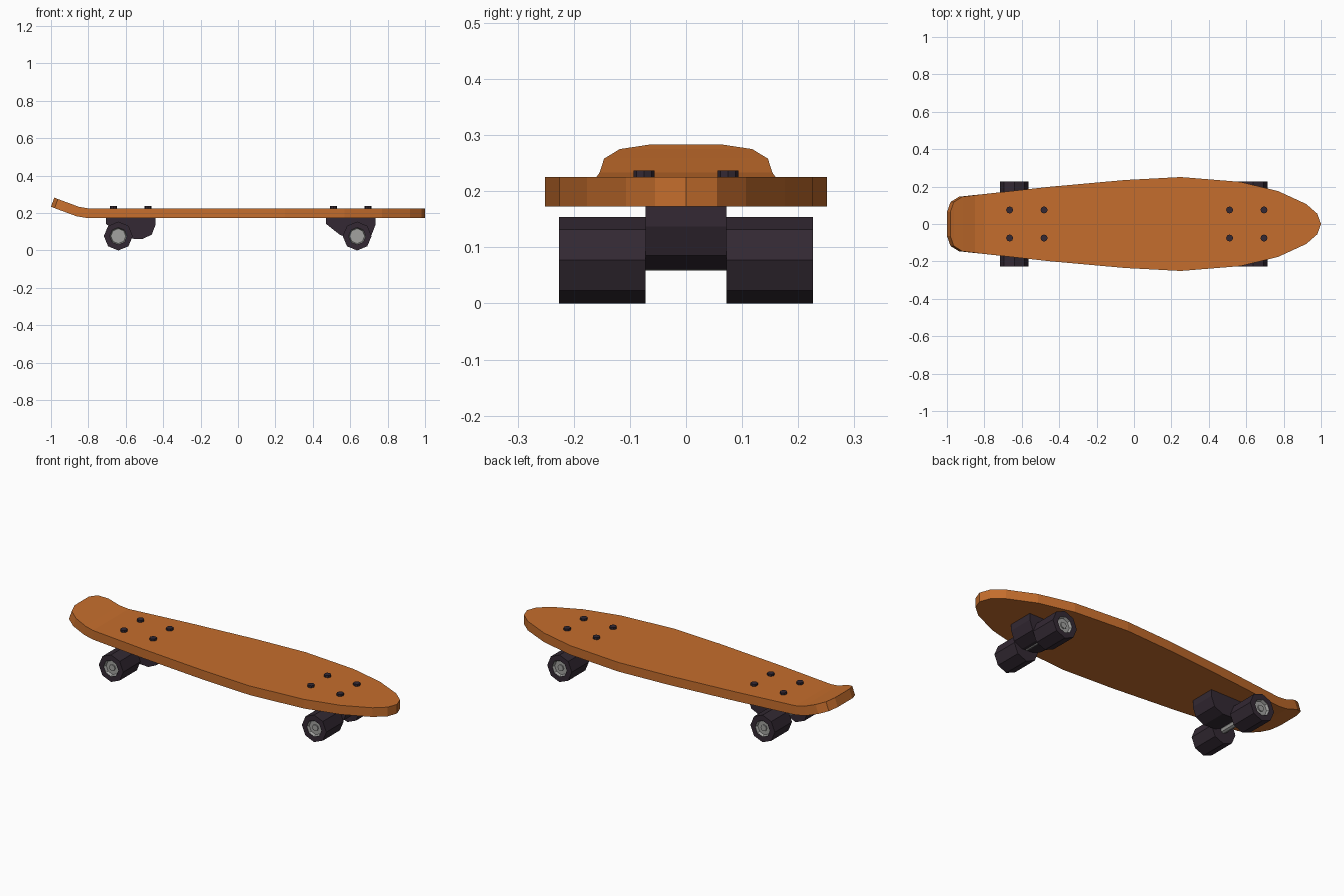
import bpy, bmesh, math
from mathutils import Matrix

if "Cube" in bpy.data.objects:
    bpy.data.objects.remove(bpy.data.objects["Cube"])


def material(name, rgb):
    m = bpy.data.materials.new(name)
    m.diffuse_color = (*rgb, 1)
    m.use_nodes = True
    m.node_tree.nodes["Principled BSDF"].inputs["Base Color"].default_value = m.diffuse_color
    return m


ORANGE = material("orange_deck", (0.56, 0.155, 0.026))
DARK = material("dark_plum", (0.033, 0.022, 0.033))
GREY = material("metal_grey", (0.36, 0.36, 0.35))


def finish(bm, name, *mats):
    bmesh.ops.remove_doubles(bm, verts=bm.verts, dist=1e-5)
    bmesh.ops.recalc_face_normals(bm, faces=bm.faces)
    me = bpy.data.meshes.new(name)
    bm.to_mesh(me)
    bm.free()
    for m in mats:
        me.materials.append(m)
    ob = bpy.data.objects.new(name, me)
    bpy.context.collection.objects.link(ob)
    return ob


def cylinder(bm, radius, depth, matrix, sides=8):
    return bmesh.ops.create_cone(bm, cap_ends=True, segments=sides, radius1=radius,
                                 radius2=radius, depth=depth, matrix=matrix)


# Deck: stations of (top x, top z, half width, tilt in degrees)
THICK = 0.052
stations = [
    (1.0, .225, 0, 0), (.98, .225, .055, 0), (.92, .225, .107, 0), (.77, .225, .176, 0),
    (.57, .225, .225, 0), (.25, .225, .251, 0), (-.05, .225, .235, 0),
    (-.45, .225, .199, 0), (-.80, .225, .160, 2), (-.85, .233, .154, 12),
    (-.917, .258, .146, 20), (-.963, .275, .118, 20), (-.982, .283, .065, 20),
]
bm = bmesh.new()
rings = []
for x, z, w, tilt in stations:
    a = math.radians(tilt)
    bx, bz = x - THICK * math.sin(a), z - THICK * math.cos(a)
    if w == 0:
        t, b = bm.verts.new((x, 0, z)), bm.verts.new((bx, 0, bz))
        rings.append((t, t, b, b))
    else:
        rings.append([bm.verts.new(p) for p in
                      ((x, -w, z), (x, w, z), (bx, w, bz), (bx, -w, bz))])
for r, s in zip(rings, rings[1:]):
    for i in range(4):
        j = (i + 1) % 4
        corners = list(dict.fromkeys((r[i], r[j], s[j], s[i])))
        if len(corners) > 2:
            bm.faces.new(corners)
bm.faces.new(rings[-1])
finish(bm, "deck", ORANGE)

# Truck side profile (x relative to truck centre, z)
profile = [(-.132, .175), (.132, .175), (.132, .137), (.112, .085),
           (.06, .06), (-.01, .064), (-.06, .085), (-.132, .142)]

for end, cx, wx in (("rear", -.573, -.64), ("front", .603, .637)):
    # Truck body
    bm = bmesh.new()
    face = bm.faces.new([bm.verts.new((cx + x, -.072, z)) for x, z in profile])
    ext = bmesh.ops.extrude_face_region(bm, geom=[face])
    bmesh.ops.translate(bm, vec=(0, .144, 0),
                        verts=[v for v in ext["geom"] if isinstance(v, bmesh.types.BMVert)])
    finish(bm, end + "_truck", DARK)

    # Axle
    bm = bmesh.new()
    turn = Matrix.Rotation(math.pi / 2, 4, 'X')
    cylinder(bm, .018, .436, Matrix.Translation((wx, 0, .077)) @ turn)
    finish(bm, end + "_axle", GREY)

    # Wheels with a recessed grey hub on the outer face
    for side, sy in (("left", 1), ("right", -1)):
        bm = bmesh.new()
        cylinder(bm, .077, .154, Matrix.Translation((wx, sy * .149, .077)) @ turn)
        bm.normal_update()
        outer = [f for f in bm.faces if f.normal.y * sy > .9]
        bmesh.ops.inset_region(bm, faces=outer, thickness=.031)
        bmesh.ops.inset_region(bm, faces=outer, thickness=.006, depth=-.014)
        hub = set(outer) | {f for e in outer[0].edges for f in e.link_faces}
        for f in hub:
            f.material_index = 1
        finish(bm, f"{end}_{side}_wheel", DARK, GREY)

    # Four bolts on the deck
    bm = bmesh.new()
    for dx in (-.092, .092):
        for y in (-.075, .075):
            cylinder(bm, .019, .022, Matrix.Translation((cx + dx, y, .226)))
    finish(bm, end + "_bolts", DARK)
